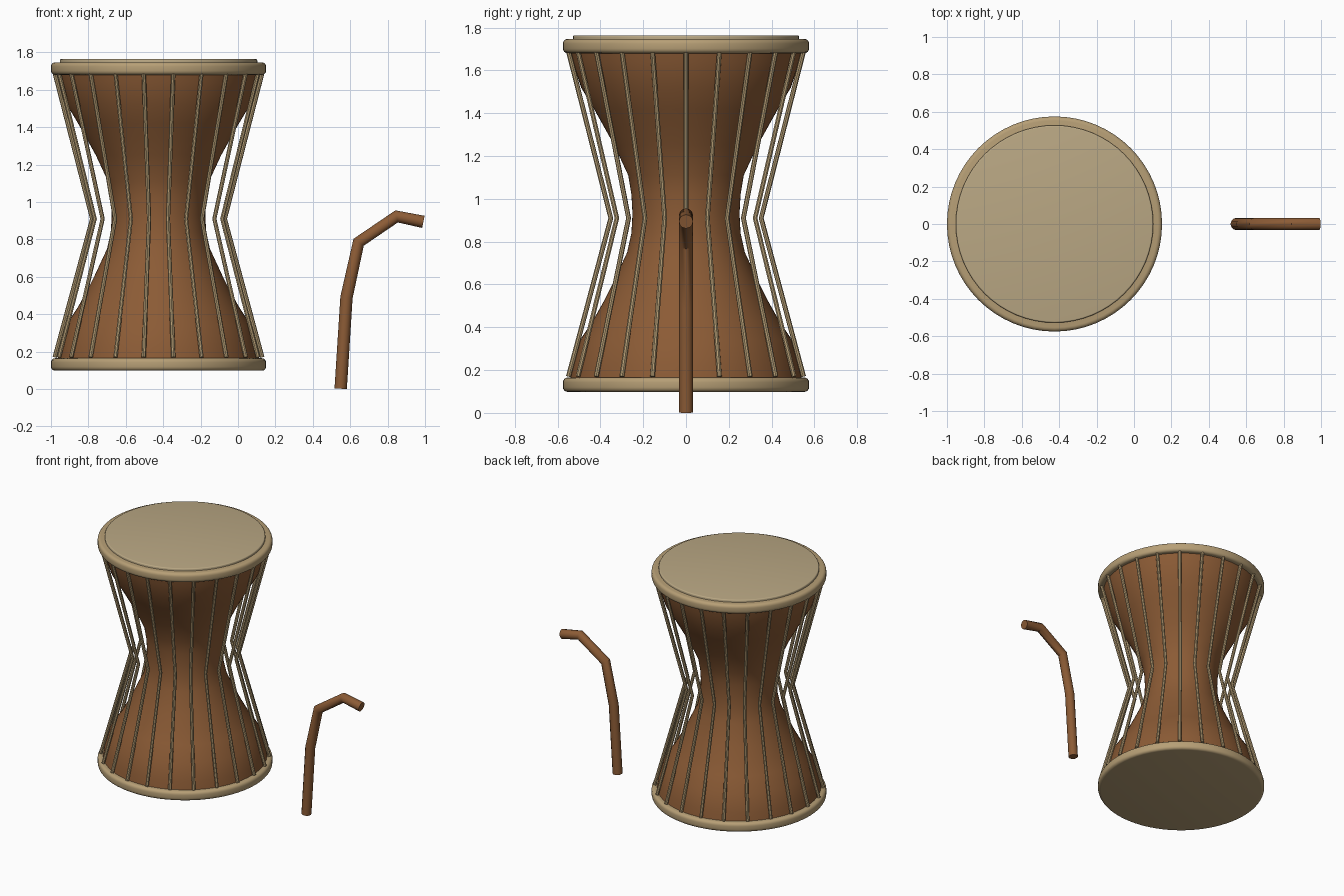
import bpy, bmesh, math

if "Cube" in bpy.data.objects:
    bpy.data.objects.remove(bpy.data.objects["Cube"])

CX, SEG = -0.425, 64          # drum axis and roundness
N_CORDS = 22


def material(name, rgb):
    m = bpy.data.materials.new(name)
    m.diffuse_color = (*rgb, 1)
    m.use_nodes = True
    m.node_tree.nodes["Principled BSDF"].inputs["Base Color"].default_value = m.diffuse_color
    return m


WOOD = material("wood", (0.26, 0.105, 0.036))
HIDE = material("hide", (0.47, 0.345, 0.18))
SKIN = material("skin", (0.49, 0.39, 0.23))


def smooth(obj, angle=40):
    bpy.ops.object.select_all(action='DESELECT')
    obj.select_set(True)
    bpy.context.view_layer.objects.active = obj
    bpy.ops.object.shade_smooth_by_angle(angle=math.radians(angle))


def lathe(name, profile, mat):
    """Revolve (radius, z) points around the drum axis; ends close with flat caps."""
    bm = bmesh.new()
    rings = [[bm.verts.new((r * math.cos(2 * math.pi * i / SEG),
                            r * math.sin(2 * math.pi * i / SEG), z))
              for i in range(SEG)] for r, z in profile]
    for a, b in zip(rings, rings[1:]):
        for i in range(SEG):
            j = (i + 1) % SEG
            bm.faces.new((a[i], a[j], b[j], b[i]))
    bm.faces.new(rings[0][::-1])
    bm.faces.new(rings[-1])
    me = bpy.data.meshes.new(name)
    bm.to_mesh(me)
    bm.free()
    me.materials.append(mat)
    obj = bpy.data.objects.new(name, me)
    obj.location.x = CX
    bpy.context.collection.objects.link(obj)
    smooth(obj)
    return obj


def disc_profile(r, z0, z1, b, steps=4):
    """Side profile of a disc with rounded edges of radius b."""
    arc = [math.pi / 2 * k / steps for k in range(steps + 1)]
    low = [(r - b + b * math.sin(t), z0 + b - b * math.cos(t)) for t in arc]
    high = [(r - b + b * math.cos(t), z1 - b + b * math.sin(t)) for t in arc]
    return low + high


def tubes(name, paths, radius, mat, resolution):
    """Round tubes along straight-segment paths, turned into one mesh."""
    cu = bpy.data.curves.new(name, 'CURVE')
    cu.dimensions = '3D'
    cu.bevel_depth, cu.bevel_resolution, cu.use_fill_caps = radius, resolution, True
    for path in paths:
        sp = cu.splines.new('POLY')
        sp.points.add(len(path) - 1)
        for p, co in zip(sp.points, path):
            p.co = (*co, 1)
    cu.materials.append(mat)
    obj = bpy.data.objects.new(name, cu)
    bpy.context.collection.objects.link(obj)
    bpy.ops.object.select_all(action='DESELECT')
    obj.select_set(True)
    bpy.context.view_layer.objects.active = obj
    bpy.ops.object.convert(target='MESH')
    obj = bpy.context.view_layer.objects.active
    smooth(obj, 35)
    return obj


# Hourglass wooden shell
lathe("drum_shell", [(0.545, 0.13), (0.53, 0.22), (0.495, 0.34), (0.43, 0.44),
                     (0.385, 0.52), (0.34, 0.61), (0.275, 0.75), (0.255, 0.84),
                     (0.25, 0.93), (0.255, 1.02), (0.27, 1.11), (0.335, 1.25),
                     (0.385, 1.34), (0.43, 1.42), (0.49, 1.52), (0.53, 1.64),
                     (0.545, 1.72)], WOOD)

# Rims and drum skin
lathe("bottom_rim", disc_profile(0.575, 0.098, 0.165, 0.022), HIDE)
lathe("top_rim", disc_profile(0.575, 1.68, 1.747, 0.022), HIDE)
lathe("drum_skin", disc_profile(0.528, 1.70, 1.764, 0.008), SKIN)

# Tension cords, pinched in at the waist
cords = []
for k in range(N_CORDS):
    a = 2 * math.pi * k / N_CORDS
    cords.append([(CX + r * math.cos(a), r * math.sin(a), z)
                  for r, z in ((0.555, 0.17), (0.355, 0.91), (0.555, 1.69))])
tubes("tension_cords", cords, 0.0115, HIDE, 2)

# Bent beater stick
tubes("beater_stick", [[(0.549, 0, 0.002), (0.58, 0, 0.49), (0.645, 0, 0.785),
                        (0.848, 0, 0.923), (0.991, 0, 0.894)]], 0.033, WOOD, 4)
